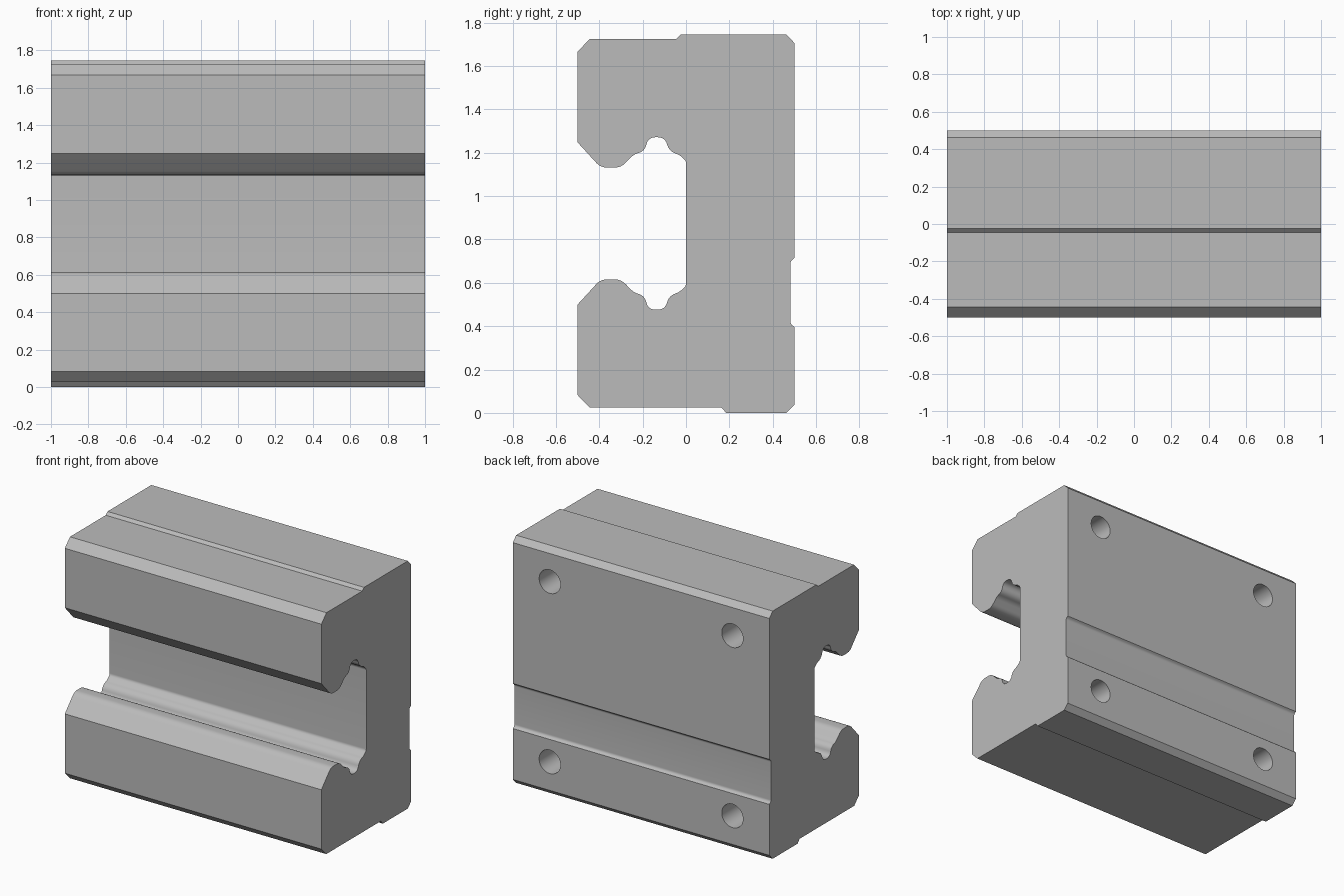
import bpy, bmesh, math
from mathutils import Vector

cube = bpy.data.objects.get("Cube")
if cube:
    bpy.data.objects.remove(cube, do_unlink=True)

MID = 0.874  # height of the mirror line of slot and grooves

steel = bpy.data.materials.new("steel_grey")
steel.use_nodes = True
colour = (0.5, 0.5, 0.5, 1)
steel.diffuse_color = colour
steel.node_tree.nodes["Principled BSDF"].inputs["Base Color"].default_value = colour


def rounded(corners, steps=6):
    """Turn (y, z, trim) corners into points, rounding where trim > 0."""
    points = []
    for i, (y, z, trim) in enumerate(corners):
        p = Vector((y, z))
        if trim == 0:
            points.append(p)
            continue
        before = Vector(corners[i - 1][:2])
        after = Vector(corners[(i + 1) % len(corners)][:2])
        a = p + (before - p).normalized() * trim
        b = p + (after - p).normalized() * trim
        for k in range(steps + 1):
            t = k / steps
            points.append(a * (1 - t) ** 2 + p * 2 * t * (1 - t) + b * t * t)
    return points


def mirrored(half):
    return [(y, 2 * MID - z, trim) for y, z, trim in reversed(half)]


# Lower half of the rail slot, from the front lip inwards
slot = [(-0.5, 0.5, 0), (-0.394, 0.616, 0.03), (-0.3, 0.616, 0.03),
        (-0.24, 0.555, 0.02), (-0.19, 0.54, 0.03), (-0.175, 0.476, 0.035),
        (-0.097, 0.476, 0.035), (-0.078, 0.54, 0.03), (-0.03, 0.558, 0.015),
        (0, 0.585, 0.012)]

# Lower shallow groove in the back face
groove = [(0.5, 0.397, 0), (0.482, 0.41, 0.012),
          (0.482, 0.7, 0.012), (0.5, 0.714, 0)]

# Whole outline, with stepped top and bottom faces
top = [(-0.5, 1.667, 0), (-0.443, 1.726, 0), (-0.045, 1.726, 0),
       (-0.025, 1.745, 0), (0.463, 1.745, 0), (0.5, 1.707, 0)]
bottom = [(0.5, 0.038, 0), (0.463, 0, 0), (0.185, 0, 0),
          (0.163, 0.026, 0), (-0.445, 0.026, 0), (-0.5, 0.082, 0)]
outline = rounded(slot + mirrored(slot) + top
                  + mirrored(groove) + list(reversed(groove)) + bottom)

# Carriage block: outline extruded along x
bm = bmesh.new()
face = bm.faces.new([bm.verts.new((-1, p.x, p.y)) for p in outline])
extruded = bmesh.ops.extrude_face_region(bm, geom=[face])
moved = [g for g in extruded["geom"] if isinstance(g, bmesh.types.BMVert)]
bmesh.ops.translate(bm, verts=moved, vec=(2, 0, 0))
bmesh.ops.recalc_face_normals(bm, faces=bm.faces[:])
mesh = bpy.data.meshes.new("carriage_block")
bm.to_mesh(mesh)
bm.free()
block = bpy.data.objects.new("carriage_block", mesh)
bpy.context.collection.objects.link(block)
mesh.materials.append(steel)

# Four blind mounting holes in the back face
for x in (-0.712, 0.712):
    for side in (-1, 1):
        bpy.ops.mesh.primitive_cylinder_add(
            vertices=40, radius=0.083, depth=0.8,
            location=(x, 0.5, MID + side * 0.635), rotation=(math.pi / 2, 0, 0))
        cutter = bpy.context.object
        cutter.name = "hole_cutter"
        cutter.hide_render = True
        cutter.data.materials.append(steel)
        bpy.ops.object.select_all(action="DESELECT")
        bpy.context.view_layer.objects.active = block
        block.select_set(True)
        cut = block.modifiers.new("mounting_hole", "BOOLEAN")
        cut.operation = "DIFFERENCE"
        cut.solver = "EXACT"
        cut.object = cutter
        bpy.ops.object.modifier_apply(modifier=cut.name)
        bpy.data.objects.remove(cutter, do_unlink=True)

block.select_set(True)
bpy.context.view_layer.objects.active = block
bpy.ops.object.shade_smooth_by_angle(angle=math.radians(30))
